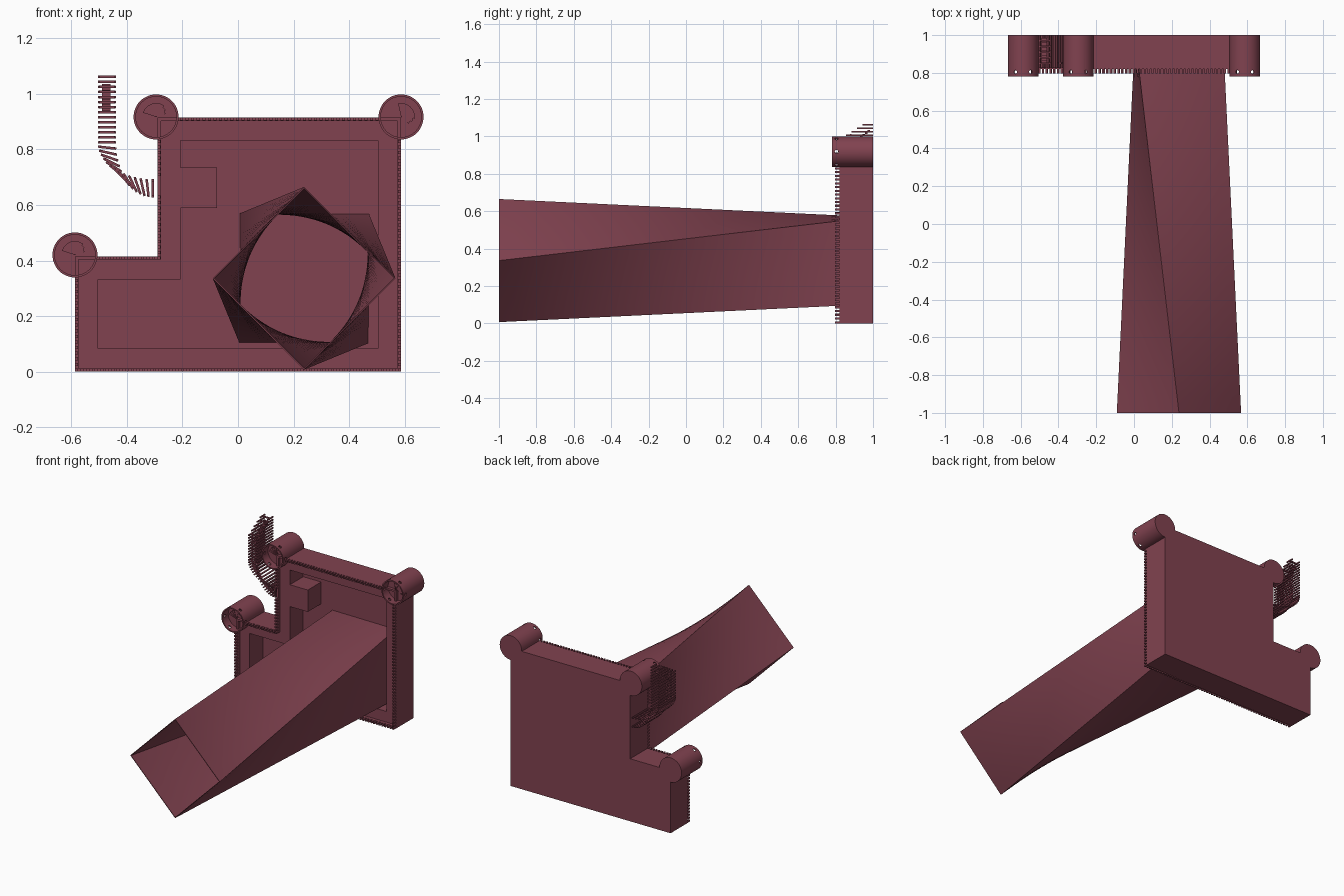
import bpy, bmesh
from math import sin, cos, pi, radians
from mathutils import Vector, Matrix

if "Cube" in bpy.data.objects:
    bpy.data.objects.remove(bpy.data.objects["Cube"])

mat = bpy.data.materials.new("dark_red")
mat.diffuse_color = (0.22, 0.055, 0.08, 1)
mat.use_nodes = True
mat.node_tree.nodes["Principled BSDF"].inputs["Base Color"].default_value = mat.diffuse_color


def finish(name, bm, smooth=False):
    bmesh.ops.recalc_face_normals(bm, faces=bm.faces)
    me = bpy.data.meshes.new(name)
    bm.to_mesh(me)
    bm.free()
    me.materials.append(mat)
    ob = bpy.data.objects.new(name, me)
    bpy.context.collection.objects.link(ob)
    if smooth:
        bpy.ops.object.select_all(action='DESELECT')
        bpy.context.view_layer.objects.active = ob
        ob.select_set(True)
        bpy.ops.object.shade_smooth_by_angle(angle=radians(30))
    return ob


def box(bm, c, size, rot=0.0):
    m = (Matrix.Translation(c) @ Matrix.Rotation(rot, 4, 'Y')
         @ Matrix.Diagonal((*size, 1)))
    bmesh.ops.create_cube(bm, size=1, matrix=m)


def prism(bm, pts, y0, y1):
    a = [bm.verts.new((x, y0, z)) for x, z in pts]
    b = [bm.verts.new((x, y1, z)) for x, z in pts]
    bm.faces.new(a)
    bm.faces.new(b[::-1])
    for i in range(len(a)):
        j = (i + 1) % len(a)
        bm.faces.new((a[i], b[i], b[j], a[j]))


def skin(bm, loops, close=False):
    """Join equal loops of points with quads."""
    vs = [[bm.verts.new(p) for p in lp] for lp in loops]
    n = len(vs[0])
    pairs = list(zip(vs, vs[1:])) + ([(vs[-1], vs[0])] if close else [])
    for a, b in pairs:
        for i in range(n):
            j = (i + 1) % n
            bm.faces.new((a[i], a[j], b[j], b[i]))


def inset(pts, d):
    out = []
    for i, p in enumerate(pts):
        p = Vector(p)
        e0 = (p - Vector(pts[i - 1])).normalized()
        e1 = (Vector(pts[(i + 1) % len(pts)]) - p).normalized()
        out.append(p + d * Vector((-e0.y - e1.y, e0.x + e1.x)))
    return out


def ring(bm, outer, inner, y0, y1):
    lv = lambda pts, y: [(x, y, z) for x, z in pts]
    skin(bm, [lv(outer, y0), lv(outer, y1), lv(inner, y1), lv(inner, y0)], close=True)


# L-shaped base plate, thick wall and thin parapet
OUT = [(-.587, 0), (.587, 0), (.587, .915), (-.29, .915), (-.29, .415), (-.587, .415)]
bm = bmesh.new()
prism(bm, OUT, .98, 1.0)
finish("base_plate", bm)
bm = bmesh.new()
ring(bm, OUT, inset(OUT, .083), .84, .98)
finish("wall", bm)
bm = bmesh.new()
ring(bm, OUT, inset(OUT, .012), .82, .84)
finish("parapet", bm)

# battlement teeth along every wall, with a gap at the gate
TOWERS = [(-.587, .42), (-.295, .917), (.587, .917)]
bm = bmesh.new()
mid = inset(OUT, .006)
for i, a in enumerate(mid):
    b = mid[(i + 1) % len(mid)]
    n = round((b - a).length / .02)
    for k in range(n):
        p = a.lerp(b, k / n)
        near = any((p - Vector(t)).length < .085 for t in TOWERS)
        gate = p.x < -.25 and .63 < p.y < .695
        if not near and not gate:
            box(bm, (p.x, .808, p.y), (.011, .024, .011))
finish("battlements", bm)

# gatehouse block
bm = bmesh.new()
box(bm, (-.143, .91, .662), (.135, .14, .145))
finish("gatehouse", bm)


def circle(c, r, y, n=48):
    return [(c[0] + r * cos(2 * pi * i / n), y, c[1] + r * sin(2 * pi * i / n))
            for i in range(n)]


# round towers with a hollow top, six windows and a spiral stair
for idx, c in enumerate(TOWERS):
    bm = bmesh.new()
    skin(bm, [circle(c, .081, 1.0), circle(c, .081, .78),
              circle(c, .073, .78), circle(c, .073, .84)])
    bmesh.ops.holes_fill(bm, edges=bm.edges, sides=0)
    tower = finish("tower_%d" % (idx + 1), bm)
    bm = bmesh.new()
    for k in range(6):
        m = (Matrix.Translation((c[0], .805, c[1])) @ Matrix.Rotation(k * pi / 3, 4, 'Y')
             @ Matrix.Translation((.077, 0, 0)) @ Matrix.Rotation(pi / 2, 4, 'Y'))
        bmesh.ops.create_cone(bm, cap_ends=True, segments=12, radius1=.01,
                              radius2=.01, depth=.03, matrix=m)
    cutter = finish("window_cutter", bm)
    mod = tower.modifiers.new("windows", 'BOOLEAN')
    mod.operation = 'DIFFERENCE'
    mod.object = cutter
    bpy.ops.object.select_all(action='DESELECT')
    bpy.context.view_layer.objects.active = tower
    tower.select_set(True)
    bpy.ops.object.modifier_apply(modifier="windows")
    bpy.data.objects.remove(cutter)
    bpy.ops.object.shade_smooth_by_angle(angle=radians(30))
    bm = bmesh.new()
    start = -60 if idx == 2 else 0
    for k in range(9):
        a0, a1 = radians(start + k * 18), radians(start + k * 18 + 18)
        r = .03 + .02 * min(1, k / 3)
        prism(bm, [(c[0], c[1])] + [(c[0] + r * cos(a), c[1] + r * sin(a)) for a in (a0, a1)],
              .836 - .003 * k, .841)
    finish("tower_stair_%d" % (idx + 1), bm)

# long square keep, turning 45 degrees along straight corner lines
def square(h, diag, y):
    cx, cz = .238, .336
    a = [Vector((cx + h * sx, 1.0, cz + h * sz)) for sx, sz in ((-1, 1), (1, 1), (1, -1), (-1, -1))]
    b = [Vector((cx + diag * dx, -1.0, cz + diag * dz)) for dx, dz in ((0, 1), (1, 0), (0, -1), (-1, 0))]
    t = (1.0 - y) / 2
    corners = [p.lerp(q, t) for p, q in zip(a, b)]
    return [corners[i].lerp(corners[(i + 1) % 4], k / 8) for i in range(4) for k in range(8)]


ys = [.99 - 1.99 * i / 24 for i in range(25)]
bm = bmesh.new()
skin(bm, [square(.233, .329, y) for y in ys]
     + [square(.229, .323, y) for y in reversed(ys)], close=True)
finish("twisted_keep", bm, smooth=True)

# curved footbridge: cross planks on pairs of posts, stepping down at the far end
path = [(-.31, .66, 0)]
R, cx, cz = .165, -.307, .825
path = [(cx - R * sin(a), cz - R * cos(a), pi / 2 - a)
        for a in (pi / 2 * k / 14 for k in range(15))]
path += [(-.472, cz + .0182 * k, 0) for k in range(1, 14)]
planks, posts = bmesh.new(), bmesh.new()
for i, (x, z, ang) in enumerate(path):
    drop = max(0, i - (len(path) - 5)) * .03
    top = .825 + drop
    box(planks, (x, top + .025, z), (.06, .008, .009), ang)
    for s in (-.029, .029):
        box(posts, (x + s * cos(ang), (top + 1) / 2, z - s * sin(ang)),
            (.008, 1 - top, .008), ang)
finish("bridge_planks", planks)
finish("bridge_posts", posts)
bm = bmesh.new()
for k in range(10):
    box(bm, (-.475, .86 + .013 * k, .935 + .0105 * k), (.03, .013, .0105))
finish("bridge_steps", bm)
